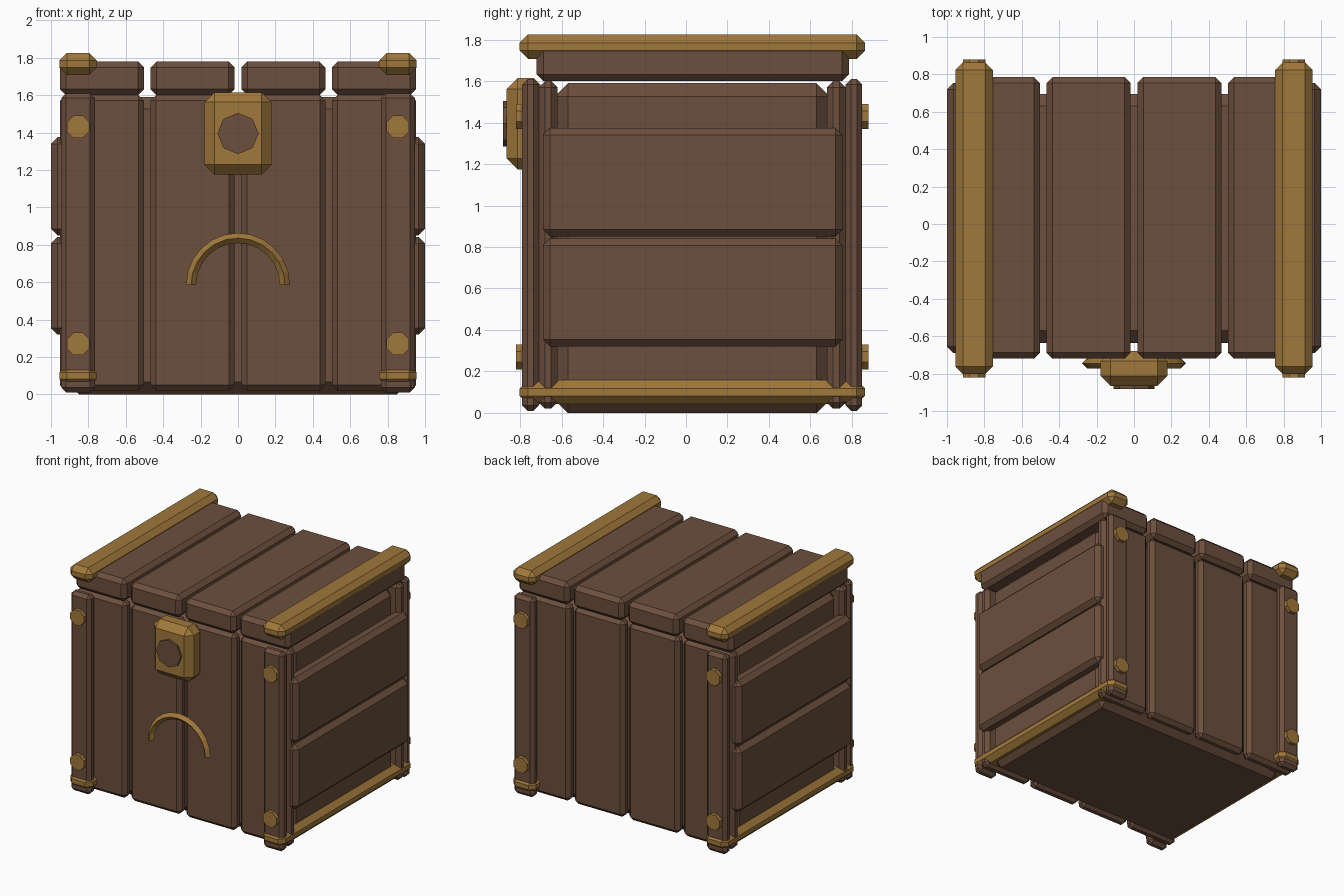
import bpy, bmesh, math
from mathutils import Vector, Matrix

default = bpy.data.objects.get("Cube")
if default:
    bpy.data.objects.remove(default, do_unlink=True)


def material(name, rgb):
    mat = bpy.data.materials.new(name)
    mat.use_nodes = True
    mat.diffuse_color = (*rgb, 1)
    mat.node_tree.nodes["Principled BSDF"].inputs["Base Color"].default_value = (*rgb, 1)
    return mat


WOOD = material("brown wood", (0.150, 0.078, 0.047))
BRASS = material("aged brass", (0.352, 0.190, 0.043))
MID_Y = 0.03  # centre of the chest body, without the lock


def finish(bm, name, mat):
    bmesh.ops.recalc_face_normals(bm, faces=bm.faces)
    mesh = bpy.data.meshes.new(name)
    bm.to_mesh(mesh)
    bm.free()
    mesh.materials.append(mat)
    obj = bpy.data.objects.new(name, mesh)
    bpy.context.collection.objects.link(obj)
    return obj


def block(name, mat, x, y, z, chamfer):
    """Chamfered box spanning the given (min, max) ranges."""
    bm = bmesh.new()
    bmesh.ops.create_cube(bm, size=1)
    for v in bm.verts:
        v.co = Vector([(r[0] + r[1]) / 2 + c * (r[1] - r[0]) for r, c in zip((x, y, z), v.co)])
    bmesh.ops.bevel(bm, geom=bm.edges[:], offset=chamfer, segments=1, affect='EDGES')
    return finish(bm, name, mat)


def stud(name, mat, x, z, y, radius, turn):
    """Eight-sided disc facing along y."""
    bm = bmesh.new()
    spin = Matrix.Rotation(math.pi / 2, 4, 'X') @ Matrix.Rotation(turn, 4, 'Z')
    place = Matrix.Translation((x, sum(y) / 2, z)) @ spin
    bmesh.ops.create_cone(bm, cap_ends=True, segments=8, radius1=radius, radius2=radius,
                          depth=y[1] - y[0], matrix=place)
    return finish(bm, name, mat)


def flip(span):
    """Mirror a y range from the front to the back of the body."""
    return (2 * MID_Y - span[1], 2 * MID_Y - span[0])


# Body core
block("body_core", WOOD, (-0.915, 0.915), (-0.635, 0.695), (0, 1.59), 0.065)

# Vertical wall planks and lid planks
for i in range(4):
    cx = (i - 1.5) * 0.485
    span = (cx - 0.225, cx + 0.225)
    front = (-0.71, -0.62)
    block(f"front_plank_{i + 1}", WOOD, span, front, (0.02, 1.6), 0.03)
    block(f"back_plank_{i + 1}", WOOD, span, flip(front), (0.02, 1.6), 0.03)
    block(f"lid_plank_{i + 1}", WOOD, span, (-0.72, 0.785), (1.6, 1.78), 0.032)

for side, s in (("left", 1), ("right", -1)):
    def across(a, b):
        return tuple(sorted((s * a, s * b)))

    # Side planks
    for row, z in (("lower", (0.32, 0.842)), ("upper", (0.85, 1.375))):
        block(f"{side}_{row}_side_plank", WOOD, across(0.88, 1.0), (-0.69, 0.755), z, 0.035)

    # Brass bands along the lid and the foot
    for level, z in (("lid", (1.707, 1.825)), ("foot", (0.042, 0.158))):
        block(f"{side}_{level}_band", BRASS, across(0.755, 0.955), (-0.802, 0.863), z, 0.04)

    # Corner posts with brass studs
    for end, turn in (("front", False), ("back", True)):
        post_y, stud_y = (-0.79, -0.71), (-0.82, -0.75)
        if turn:
            post_y, stud_y = flip(post_y), flip(stud_y)
        block(f"{side}_{end}_post", WOOD, across(0.765, 0.945), post_y, (0.01, 1.61), 0.026)
        for level, z in (("lower", 0.27), ("upper", 1.43)):
            stud(f"{side}_{end}_{level}_stud", BRASS, s * 0.855, z, stud_y, 0.065, math.pi / 8)

# Lock plate with its round centre
block("lock_plate", BRASS, (-0.178, 0.178), (-0.865, -0.68), (1.175, 1.615), 0.053)
stud("lock_centre", WOOD, 0, 1.395, (-0.882, -0.8), 0.11, 0)

# Arched handle: a diamond section swept through half a turn
bm = bmesh.new()
radius, thick = 0.251, 0.027
corners = [(radius + thick, 0), (radius, thick), (radius - thick, 0), (radius, -thick)]
section = bm.faces.new([bm.verts.new((x, -0.745 + y, 0.585)) for x, y in corners])
end_cap = section.copy()
bmesh.ops.spin(bm, geom=[section, *section.edges, *section.verts], cent=(0, -0.745, 0.585),
               axis=(0, -1, 0), angle=math.pi, steps=12)
bmesh.ops.remove_doubles(bm, verts=bm.verts[:], dist=0.0001)
finish(bm, "handle", BRASS)
